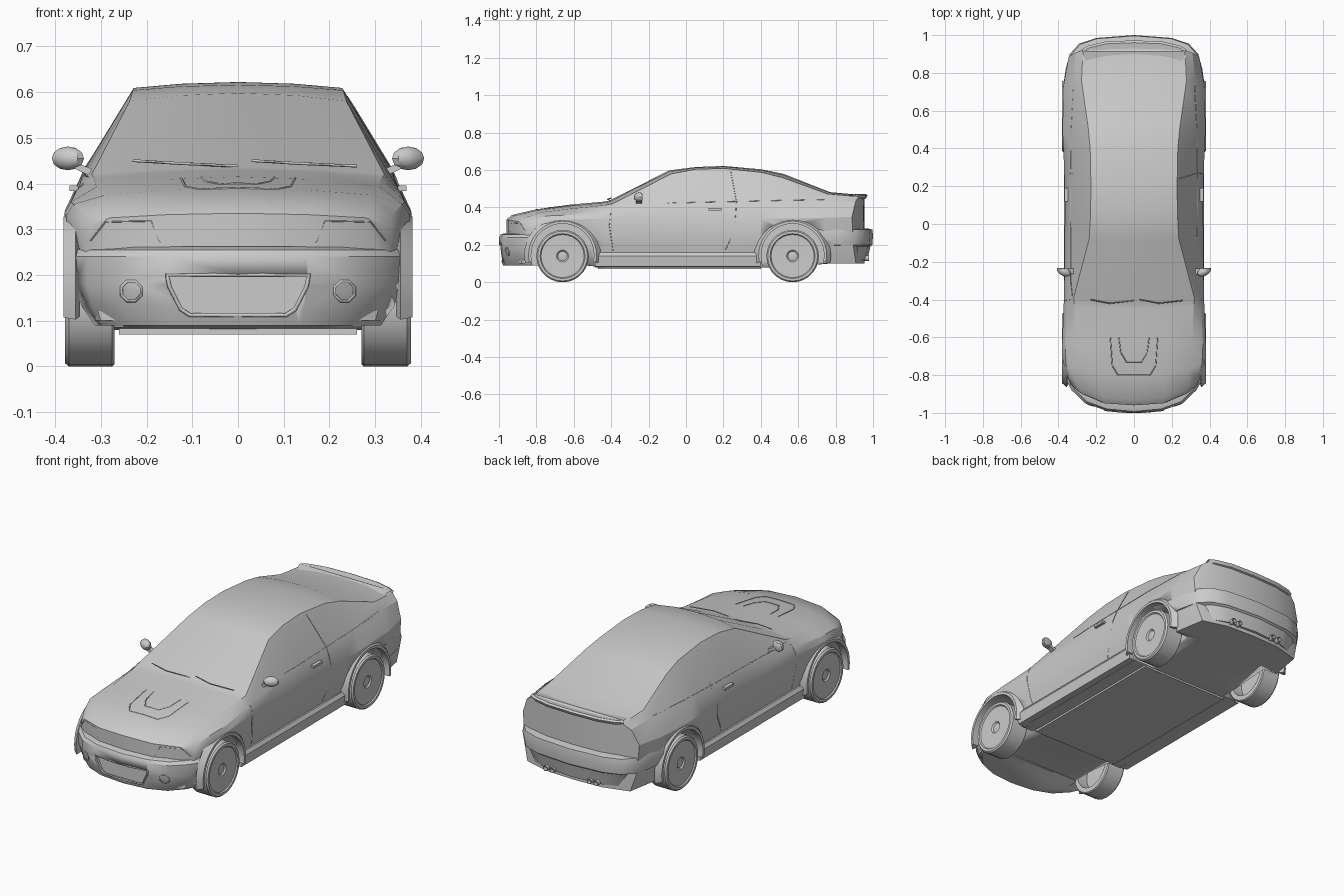
import bpy, bmesh
from math import sin, cos, pi, radians
from mathutils import Vector
from mathutils.bvhtree import BVHTree

if "Cube" in bpy.data.objects:
    bpy.data.objects.remove(bpy.data.objects["Cube"])


def finish(name, bm, angle=32):
    bmesh.ops.recalc_face_normals(bm, faces=bm.faces)
    me = bpy.data.meshes.new(name)
    bm.to_mesh(me)
    bm.free()
    ob = bpy.data.objects.new(name, me)
    bpy.context.collection.objects.link(ob)
    bpy.ops.object.select_all(action='DESELECT')
    ob.select_set(True)
    bpy.context.view_layer.objects.active = ob
    bpy.ops.object.shade_smooth_by_angle(angle=radians(angle))
    return ob


def loft(name, rings, caps=None, angle=32):
    """Skin closed rings of equal size and cap both ends."""
    bm = bmesh.new()
    rows = [[bm.verts.new(p) for p in r] for r in rings]
    n = len(rows[0])
    for a, b in zip(rows, rows[1:]):
        for i in range(n):
            j = (i + 1) % n
            bm.faces.new((a[i], a[j], b[j], b[i]))
    for row in (rows[0], rows[-1]):
        for idx in caps or [range(n)]:
            bm.faces.new([row[i] for i in idx])
    return finish(name, bm, angle)


def box(name, x0, x1, y0, y1, z0, z1):
    return loft(name, [[(x0, y, z0), (x1, y, z0), (x1, y, z1), (x0, y, z1)] for y in (y0, y1)])


def lathe_x(name, profile, s, y, z, n):
    """Turn an (r, x) profile round an axle along x."""
    return loft(name, [[(s * x, y + r * cos(2 * pi * i / n), z + r * sin(2 * pi * i / n))
                        for i in range(n)] for r, x in profile])


def sweep(name, plan, profile, k=5):
    """Wrap a (inset, z) profile round a mirrored half plan outline."""
    full = [(-x, y) for x, y in plan[:0:-1]] + plan
    sgn = 1 if plan[0][1] > 0 else -1
    return loft(name, [[(x * (1 - k * d), y - sgn * d, z) for x, y in full] for d, z in profile])


def cut(ob, cutters):
    bpy.context.view_layer.objects.active = ob
    for c in cutters:
        m = ob.modifiers.new("cut", 'BOOLEAN')
        m.operation, m.solver, m.object = 'DIFFERENCE', 'EXACT', c
        bpy.ops.object.modifier_apply(modifier=m.name)


def tree(ob):
    me = ob.data
    return BVHTree.FromPolygons([v.co for v in me.vertices], [p.vertices for p in me.polygons])


def wire(name, pts, r, closed=False):
    cu = bpy.data.curves.new(name, 'CURVE')
    cu.dimensions, cu.bevel_depth, cu.bevel_resolution = '3D', r, 0
    cu.use_fill_caps = True
    sp = cu.splines.new('POLY')
    sp.points.add(len(pts) - 1)
    for p, co in zip(sp.points, pts):
        p.co = (*co, 1)
    sp.use_cyclic_u = closed
    ob = bpy.data.objects.new(name, cu)
    bpy.context.collection.objects.link(ob)


def drape(name, bvh, pts, direction, r, closed=False, steps=6):
    """Lay a thin line on a surface by casting points along a direction."""
    pts, d, out = [Vector(p) for p in pts], Vector(direction), []
    pairs = list(zip(pts, pts[1:] + pts[:1] if closed else pts[1:]))
    for a, b in pairs:
        out += [a.lerp(b, i / steps) for i in range(steps)]
    if not closed:
        out.append(pts[-1])
    hits = [bvh.ray_cast(p - 2 * d, d)[0] for p in out]
    wire(name, [h for h in hits if h], r, closed)


# Body shell: y, bow, lower width, side width, height, belt width, height, roof edge, height, centre height
stations = [
    (-.96, .16, .33, .335, .27, .32, .31, .28, .325, .335),
    (-.93, .15, .34, .35, .29, .335, .33, .29, .345, .36),
    (-.80, .07, .365, .376, .33, .36, .355, .29, .375, .39),
    (-.62, .0, .365, .38, .335, .365, .36, .31, .393, .415),
    (-.45, .03, .36, .372, .34, .355, .38, .315, .412, .43),
    (-.41, .03, .36, .37, .34, .35, .39, .32, .42, .436),
    (-.09, .05, .36, .367, .34, .337, .42, .237, .58, .598),
    (.05, .0, .36, .366, .34, .338, .425, .23, .604, .616),
    (.20, .0, .36, .367, .34, .338, .428, .228, .609, .622),
    (.40, .0, .362, .374, .34, .336, .432, .232, .588, .604),
    (.52, -.02, .365, .379, .34, .334, .436, .243, .56, .58),
    (.77, -.03, .362, .372, .345, .322, .44, .278, .472, .482),
    (.955, -.09, .335, .345, .35, .31, .43, .27, .458, .465)]
rings = []
for y, bow, w1, w2, z2, w3, z3, w4, z4, zt in stations:
    zb, wb = (.08 if abs(y) < .6 else .1), w1 - .03
    half = [(0, zb), (wb * .55, zb), (wb, zb), (w1, .2), (w2, z2), (w3, z3), (w4, z4),
            (w4 * .55, zt - (zt - z4) * .3), (0, zt)]
    ring = half + [(-x, z) for x, z in half[-2:0:-1]]
    rings.append([(x, y + bow * abs(x / .38) ** 3, z) for x, z in ring])
half_cap = [(0, 1, 7, 8), (1, 2, 6, 7), (2, 3, 4, 5, 6)]
body = loft("body_shell", rings, half_cap + [[(16 - i) % 16 for i in f] for f in half_cap], 28)

# Bumpers
front = sweep("front_bumper",
              [(0, -1), (.15, -.987), (.26, -.948), (.33, -.88), (.365, -.82), (.378, -.78)],
              [(.03, .262), (.008, .255), (0, .24), (0, .18), (.008, .13), (.022, .09)])
rear = sweep("rear_bumper",
             [(0, 1), (.2, .985), (.29, .955), (.34, .9), (.362, .82), (.377, .71)],
             [(.03, .288), (.004, .282), (0, .25), (.004, .2), (.014, .192), (.03, .12)])

# Grille surround and fog lamp rims, laid on the uncut bumper
bt = tree(front)
mouth = [(-.155, .2), (.155, .2), (.15, .175), (.125, .125), (.105, .112),
         (-.105, .112), (-.125, .125), (-.15, .175)]
drape("grille_surround", bt, [(x, -1, z) for x, z in mouth], (0, 1, 0), .005, True, 3)
for s in (-1, 1):
    drape("fog_lamp_rim", bt, [(s * .233 + .023 * cos(pi * (i + .5) / 4), -1,
                                .165 + .023 * sin(pi * (i + .5) / 4)) for i in range(8)],
          (0, 1, 0), .004, True, 1)

# Wheel arches and grille opening
AXLES = (-.66, .57)
arches = [lathe_x("arch_cutter", [(.17, .25), (.17, .5)], s, y, .145, 36)
          for s in (-1, 1) for y in AXLES]
hole = loft("grille_cutter", [[(x, y, z) for x, z in mouth] for y in (-1.1, -.967)])
cut(body, arches)
cut(front, arches + [hole])
cut(rear, arches)
for c in arches + [hole]:
    bpy.data.objects.remove(c)

# Wheels and arch lips
tyre = [(.004, .366), (.025, .363), (.032, .37), (.115, .372), (.12, .378), (.133, .378), (.14, .37),
        (.14, .275), (.135, .27), (.11, .27), (.108, .33), (.004, .33)]
for s in (-1, 1):
    for y in AXLES:
        lathe_x("wheel", tyre, s, y, .14, 28)
        lip = []
        for i in range(21):
            a = radians(-12 + i * 204 / 20)
            lip.append([(s * x, y + r * cos(a), .145 + r * sin(a)) for r, x in
                        ((.168, .345), (.168, .382), (.182, .382), (.205, .355))])
        loft("arch_lip", lip)

# Underfloor and side skirts
box("floor_pan", -.26, .26, -.47, .4, .07, .09)
for s in (-1, 1):
    loft("side_skirt", [[(s * x, y, z) for x, z in
                         ((.32, .08), (.362, .085), (.37, .14), (.358, .158), (.32, .158))]
                        for y in (-.487, .398)])

# Boot lip
sweep("boot_lip", [(0, .972), (.15, .966), (.24, .945), (.275, .925)],
      [(.03, .44), (.008, .45), (0, .466), (.012, .472), (.06, .464)], 1)

# Mirrors, handles, wipers and exhausts
for s in (-1, 1):
    bm = bmesh.new()
    bmesh.ops.create_uvsphere(bm, u_segments=10, v_segments=6, radius=1)
    for v in bm.verts:
        v.co = Vector((s * (.372 + .037 * v.co.x),
                       -.25 + .027 * max(v.co.y, -1) + .012 * v.co.x, .455 + .026 * v.co.z))
        v.co.y = min(v.co.y, -.232)
    finish("door_mirror", bm)
    loft("mirror_arm", [[(s * x, -.25 + dy, z + dz) for dy, dz in
                         ((-.016, -.008), (.014, -.008), (.014, .008), (-.016, .008))]
                        for x, z in ((.315, .422), (.34, .432), (.365, .445))])
    box("door_handle", s * .35, s * .368, .12, .19, .384, .396)
    x = s * .13
    wire("wiper", [(x + .13, -.405, .438), (x, -.42, .444), (x - .1, -.4, .45)], .003)
    for dx in (-.02, .02):
        loft("exhaust_pipe", [[(x + dx + r * cos(pi * i / 6), y, .128 + r * sin(pi * i / 6))
                               for i in range(12)]
                              for y, r in ((.8, .014), (.978, .014), (.978, .011), (.94, .011))])

# Panel seams, headlamp outlines and bonnet scoop
t = tree(body)
for s in (-1, 1):
    side = (-s, 0, 0)
    for name, line in (
            ("belt_line", [(-.38, .415), (.1, .428), (.5, .437), (.74, .442)]),
            ("front_door_seam", [(-.4, .4), (-.41, .3), (-.39, .17)]),
            ("rear_door_seam", [(.24, .59), (.27, .43), (.26, .28), (.21, .17)])):
        drape(name, t, [(0, y, z) for y, z in line], side, .0018)
    drape("headlamp_outline", t, [(s * .17, -1, .27), (s * .19, -1, .318), (s * .29, -1, .316),
                                  (s * .322, -1, .275)], (0, 1, 0), .0018)
for w, y in ((.125, -.8), (.08, -.73)):
    drape("bonnet_scoop_edge", t, [(-w, -.6, 0), (-w + .01, y + .05, 0), (-w + .04, y, 0),
                                   (w - .04, y, 0), (w - .01, y + .05, 0), (w, -.6, 0)],
          (0, 0, -1), .0025)
